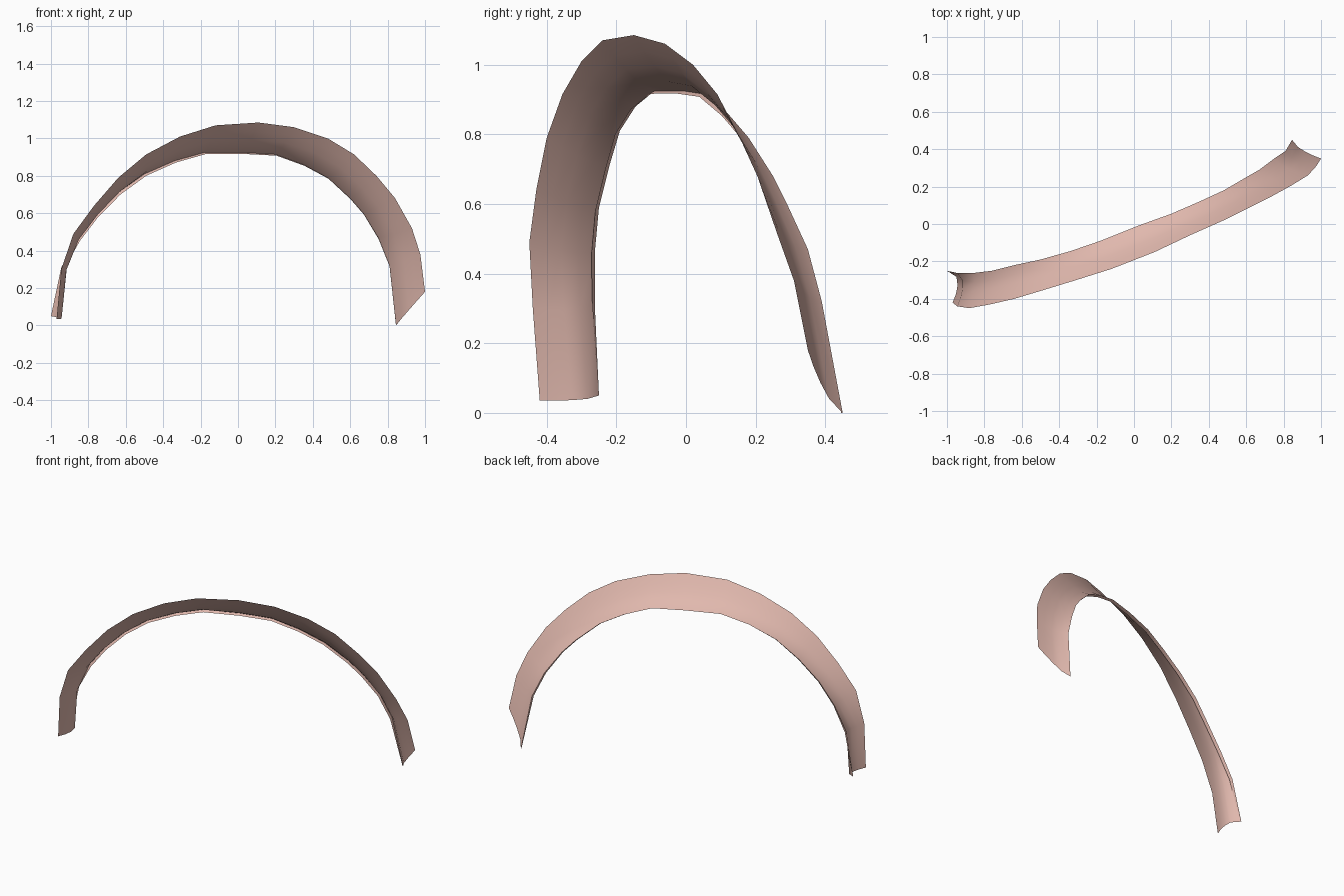
import bpy, bmesh
from mathutils import Vector

if "Cube" in bpy.data.objects:
    bpy.data.objects.remove(bpy.data.objects["Cube"])

# Two rails of the arched band, left foot to right foot
front_rail = [(-.97, -.42, .035), (-.945, -.44, .3), (-.88, -.45, .49), (-.77, -.43, .64),
              (-.64, -.40, .79), (-.49, -.355, .915), (-.31, -.30, 1.01), (-.12, -.24, 1.07),
              (.11, -.15, 1.085), (.3, -.06, 1.06), (.48, .02, 1.0), (.62, .09, .915),
              (.74, .15, .80), (.84, .205, .68), (.93, .26, .52), (.975, .31, .38), (1, .35, .18)]
back_rail = [(-1, -.25, .05), (-.945, -.262, .31), (-.86, -.262, .46), (-.76, -.25, .59),
             (-.64, -.22, .71), (-.5, -.19, .81), (-.34, -.145, .88), (-.18, -.09, .925),
             (.02, -.01, .925), (.2, .055, .915), (.35, .12, .86), (.48, .18, .79),
             (.6, .25, .68), (.67, .29, .6), (.75, .35, .47), (.81, .39, .32), (.845, .45, 0)]

# Cross-section: position across the band, share of the inward sag
section = [(0, 0), (.25, .6), (.5, .95), (.76, 1), (1, 0)]

A = [Vector(p) for p in front_rail]
B = [Vector(p) for p in back_rail]
n = len(A)
bm = bmesh.new()
rows = []
for i in range(n):
    mids = [(A[j] + B[j]) / 2 for j in (max(i - 1, 0), min(i + 1, n - 1))]
    along = mids[1] - mids[0]
    inward = along.cross(A[i] - B[i]).normalized()
    if inward.dot(Vector((0, -.05, .3)) - (A[i] + B[i]) / 2) < 0:
        inward.negate()
    # the hollow is deepest at the left foot
    sag = .045 if i == 0 else .03 if i == 1 else .016
    row = [bm.verts.new(A[i].lerp(B[i], t) + inward * sag * s) for t, s in section]
    # narrow hem turned in along the back edge
    hem = .004 if i in (0, n - 1) else .018
    row.append(bm.verts.new(B[i] + inward * hem + (A[i] - B[i]).normalized() * hem * .4))
    rows.append(row)
for r, q in zip(rows, rows[1:]):
    for k in range(len(r) - 1):
        bm.faces.new((r[k], q[k], q[k + 1], r[k + 1]))
bmesh.ops.recalc_face_normals(bm, faces=bm.faces)

# make the outer side the front of the sheet
top = max(bm.faces, key=lambda f: f.calc_center_median().z)
if top.normal.z < 0:
    bmesh.ops.reverse_faces(bm, faces=bm.faces)

mesh = bpy.data.meshes.new("arched_band")
bm.to_mesh(mesh)
bm.free()
band = bpy.data.objects.new("arched_band", mesh)
bpy.context.collection.objects.link(band)

mat = bpy.data.materials.new("dusty pink")
mat.diffuse_color = (.75, .48, .42, 1)
mat.use_nodes = True
mat.node_tree.nodes["Principled BSDF"].inputs["Base Color"].default_value = mat.diffuse_color
mesh.materials.append(mat)

bpy.context.view_layer.objects.active = band
band.select_set(True)
bpy.ops.object.shade_smooth_by_angle(angle=.9)
